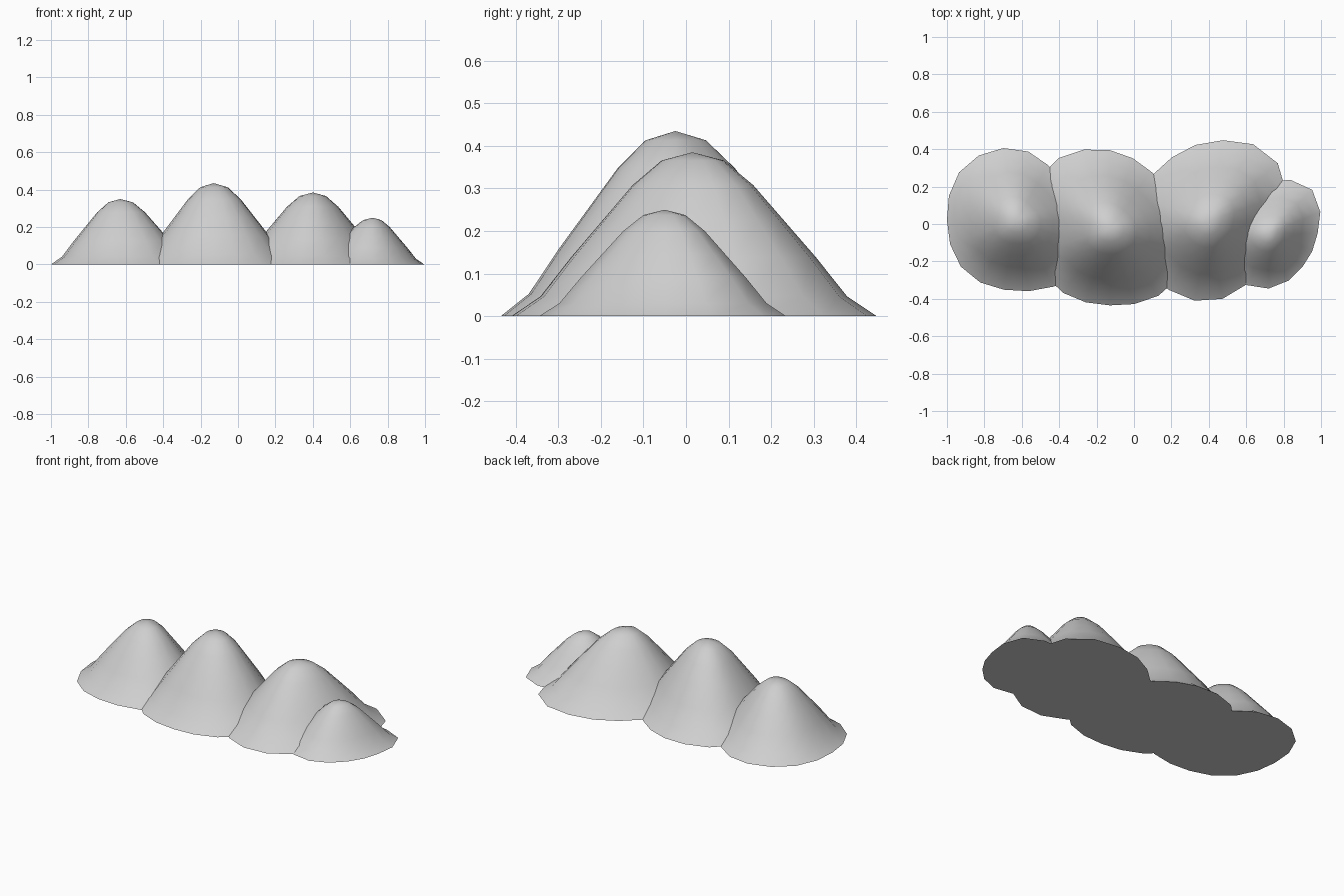
import bpy, bmesh, math

if "Cube" in bpy.data.objects:
    bpy.data.objects.remove(bpy.data.objects["Cube"])

grey = bpy.data.materials.new("light_grey_stone")
grey.use_nodes = True
colour = (0.62, 0.62, 0.62, 1)
grey.diffuse_color = colour
grey.node_tree.nodes["Principled BSDF"].inputs["Base Color"].default_value = colour

# Bell profile: (share of radius, share of height), from the foot to the top ring
PROFILE = [(1, 0), (.84, .12), (.67, .36), (.5, .58), (.33, .8), (.17, .95)]


def foot_radius(keys, angle):
    """Smooth closed interpolation through evenly spaced radii."""
    n = len(keys)
    t = (angle / math.tau * n) % n
    i = int(t)
    f = t - i
    a, b, c, d = (keys[(i + k) % n] for k in (-1, 0, 1, 2))
    return b + f / 2 * (c - a + f * (2 * a - 5 * b + 4 * c - d + f * (3 * (b - c) + d - a)))


def make_hill(name, x, y, height, sides, keys):
    bm = bmesh.new()
    angles = [math.tau * i / sides for i in range(sides)]
    rings = []
    for share, level in PROFILE:
        ring = []
        for a in angles:
            r = share * foot_radius(keys, a)
            ring.append(bm.verts.new((x + r * math.cos(a), y + r * math.sin(a), level * height)))
        rings.append(ring)
    top = bm.verts.new((x, y, height))
    # Slopes, peak and flat underside
    for i in range(sides):
        j = (i + 1) % sides
        for low, high in zip(rings, rings[1:]):
            bm.faces.new((low[i], low[j], high[j], high[i]))
        bm.faces.new((rings[-1][i], rings[-1][j], top))
    bm.faces.new(rings[0][::-1])
    mesh = bpy.data.meshes.new(name)
    bm.to_mesh(mesh)
    bm.free()
    mesh.materials.append(grey)
    hill = bpy.data.objects.new(name, mesh)
    bpy.context.collection.objects.link(hill)
    bpy.ops.object.select_all(action="DESELECT")
    hill.select_set(True)
    bpy.context.view_layer.objects.active = hill
    bpy.ops.object.shade_smooth_by_angle(angle=math.radians(50))


# Foot radii run counter-clockwise from +x in eighths of a turn
make_hill("right_hill", -.63, .02, .35, 18, [.4, .33, .385, .4, .37, .387, .378, .42])
make_hill("tall_hill", -.13, -.025, .435, 20, [.44, .375, .42, .47, .42, .427, .41, .449])
make_hill("left_hill", .4, .015, .385, 18, [.4, .485, .425, .388, .42, .42, .43, .38])
make_hill("small_hill", .72, -.05, .25, 16, [.262, .329, .28, .28, .3, .3, .295, .255])
